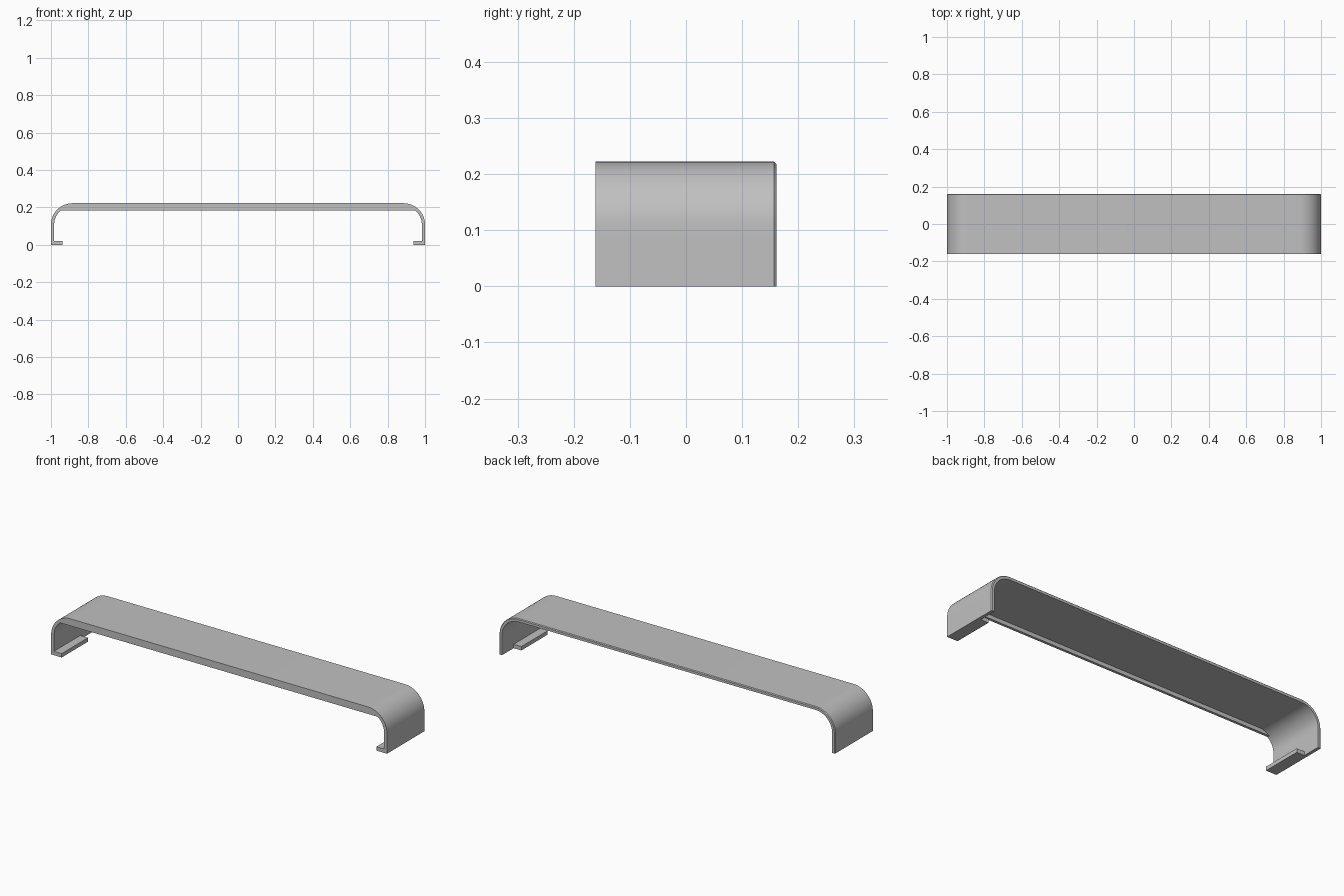
import bpy, bmesh, math

cube = bpy.data.objects.get("Cube")
if cube:
    bpy.data.objects.remove(cube)

HALF, DEPTH, HEIGHT = 1.0, 0.161, 0.222   # half length, half depth, height
RADIUS, WALL, CHAMFER = 0.115, 0.017, 0.004
CX, CZ = HALF - RADIUS, HEIGHT - RADIUS   # centre of the bend
STEPS = 20

grey = bpy.data.materials.new("plain grey")
grey.use_nodes = True
colour = (0.53, 0.53, 0.53, 1)
grey.diffuse_color = colour
grey.node_tree.nodes["Principled BSDF"].inputs["Base Color"].default_value = colour


def finish(name, bm, smooth=False):
    bmesh.ops.recalc_face_normals(bm, faces=bm.faces)
    mesh = bpy.data.meshes.new(name)
    bm.to_mesh(mesh)
    bm.free()
    mesh.materials.append(grey)
    obj = bpy.data.objects.new(name, mesh)
    bpy.context.collection.objects.link(obj)
    if smooth:
        bpy.ops.object.select_all(action='DESELECT')
        obj.select_set(True)
        bpy.context.view_layer.objects.active = obj
        bpy.ops.object.shade_smooth_by_angle(angle=math.radians(25))
    return obj


def bend(start, inset):
    """Points of both bends from +x to -x, set in from the outer surface."""
    r = RADIUS - inset
    angles = [start + (math.pi / 2 - start) * i / STEPS for i in range(STEPS + 1)]
    right = [(CX + r * math.cos(a), CZ + r * math.sin(a)) for a in angles]
    return right + [(-x, z) for x, z in reversed(right)]


def arch_path(inset):
    return [(HALF - inset, 0)] + bend(0, inset) + [(inset - HALF, 0)]


# Bent band: cross-section swept over the arch, chamfered at the back outer edge
section = [(-DEPTH, 0), (DEPTH - CHAMFER, 0), (DEPTH, CHAMFER),
           (DEPTH, WALL), (-DEPTH, WALL)]
bm = bmesh.new()
rails = [[bm.verts.new((x, y, z)) for x, z in arch_path(inset)] for y, inset in section]
for a, b in zip(rails, rails[1:] + rails[:1]):
    for i in range(len(a) - 1):
        bm.faces.new((a[i], a[i + 1], b[i + 1], b[i]))
for end in (0, -1):
    bm.faces.new([rail[end] for rail in rails])
finish("bent_band", bm, smooth=True)

# Stiffening flange hanging under the front edge
FLANGE_Z, FLANGE_THICK = 0.184, 0.014
start = math.asin((FLANGE_Z - CZ) / (RADIUS - WALL))
bm = bmesh.new()
face = bm.faces.new([bm.verts.new((x, -DEPTH, z)) for x, z in bend(start, WALL)])
extruded = bmesh.ops.extrude_face_region(bm, geom=[face])["geom"]
bmesh.ops.translate(bm, vec=(0, FLANGE_THICK, 0),
                    verts=[v for v in extruded if isinstance(v, bmesh.types.BMVert)])
finish("front_flange", bm)

# Inward foot lips, stopping short of the back
LIP_END, LIP_X, LIP_TOP = 0.062, 0.937, 0.021
for side, name in ((1, "left_foot_lip"), (-1, "right_foot_lip")):
    bm = bmesh.new()
    bmesh.ops.create_cube(bm, size=1)
    outer = HALF - WALL
    for v in bm.verts:
        v.co = (side * (outer if v.co.x > 0 else LIP_X),
                LIP_END if v.co.y > 0 else -DEPTH,
                LIP_TOP if v.co.z > 0 else 0)
    finish(name, bm)
